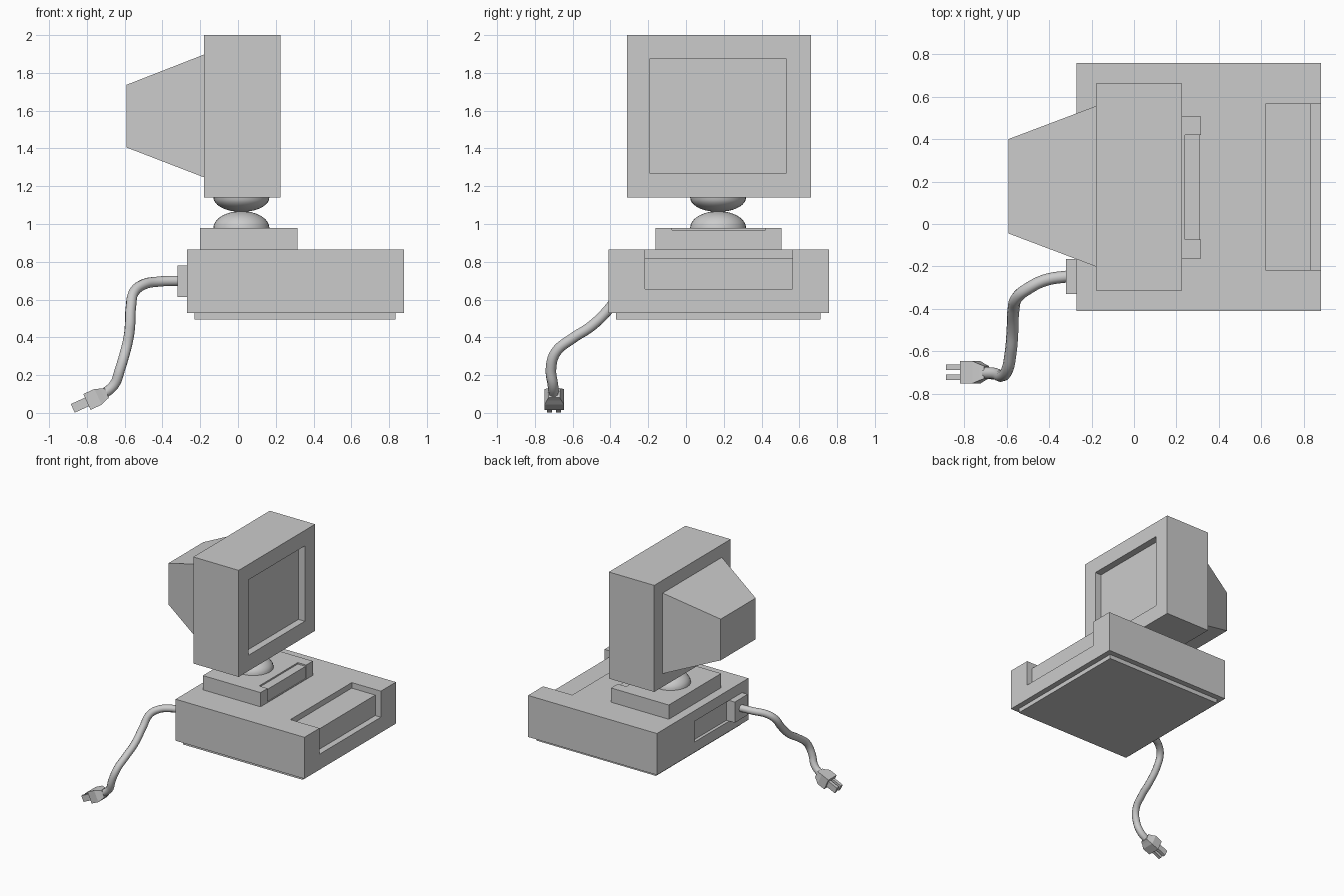
import bpy, bmesh, math
from mathutils import Vector, Matrix

if "Cube" in bpy.data.objects:
    bpy.data.objects.remove(bpy.data.objects["Cube"])


def finish(name, bm, smooth=False):
    bmesh.ops.recalc_face_normals(bm, faces=bm.faces)
    me = bpy.data.meshes.new(name)
    bm.to_mesh(me)
    bm.free()
    ob = bpy.data.objects.new(name, me)
    bpy.context.collection.objects.link(ob)
    if smooth:
        for o in bpy.context.selected_objects:
            o.select_set(False)
        bpy.context.view_layer.objects.active = ob
        ob.select_set(True)
        bpy.ops.object.shade_smooth_by_angle(angle=math.radians(40))
    return ob


def loft(name, rings, smooth=False):
    """Closed skin through rings of equal point count."""
    bm = bmesh.new()
    vs = [[bm.verts.new(p) for p in r] for r in rings]
    n = len(vs[0])
    for a, b in zip(vs, vs[1:]):
        for i in range(n):
            bm.faces.new((a[i], a[(i + 1) % n], b[(i + 1) % n], b[i]))
    bm.faces.new(vs[0])
    bm.faces.new(vs[-1])
    return finish(name, bm, smooth)


def prism(name, xz, y0, y1):
    return loft(name, [[(x, y, z) for x, z in xz] for y in (y0, y1)])


def box(name, x0, x1, y0, y1, z0, z1):
    return prism(name, [(x0, z0), (x1, z0), (x1, z1), (x0, z1)], y0, y1)


def cut(ob, cutter):
    mod = ob.modifiers.new("cut", 'BOOLEAN')
    mod.operation, mod.solver, mod.object = 'DIFFERENCE', 'EXACT', cutter
    bpy.context.view_layer.objects.active = ob
    bpy.ops.object.modifier_apply(modifier=mod.name)
    bpy.data.objects.remove(cutter)


def step_profile(x_in, x_face, z_low, z_step, x_out, z_out):
    """L-shaped recess wrapping over a top front edge."""
    return [(x_in, z_step), (x_face, z_step), (x_face, z_low),
            (x_out, z_low), (x_out, z_out), (x_in, z_out)]


# Computer case with wrapped front recess and rear panel recess
case = box("computer_case", -0.27, 0.88, -0.41, 0.757, 0.53, 0.865)
cut(case, prism("cutter", step_profile(0.62, 0.83, 0.655, 0.82, 1.0, 1.0), -0.217, 0.565))
cut(case, box("cutter", -0.4, -0.245, -0.17, 0.28, 0.613, 0.78))
box("case_foot", -0.23, 0.835, -0.37, 0.712, 0.495, 0.53)
box("power_socket", -0.32, -0.245, -0.33, -0.165, 0.613, 0.78)

# Monitor stand with shallow front recess
stand = box("monitor_stand", -0.2, 0.315, -0.162, 0.505, 0.865, 0.98)
cut(stand, prism("cutter", step_profile(0.24, 0.309, 0.871, 0.968, 0.5, 1.2), -0.073, 0.42))

# Swivel: two domes meeting at the middle
def dome(name, z_base, height):
    rings = []
    for i in range(9):
        a = math.radians(80) * i / 8
        r, z = 0.148 * math.cos(a), z_base + height * math.sin(a)
        rings.append([(0.018 + r * math.cos(t * math.tau / 32),
                       0.17 + r * math.sin(t * math.tau / 32), z) for t in range(32)])
    return loft(name, rings, True)

dome("swivel_lower", 0.98, 0.088)
dome("swivel_upper", 1.14, -0.076)

# Monitor housing, screen recess and tapered tube cover
monitor = box("monitor_housing", -0.18, 0.225, -0.313, 0.662, 1.14, 2.0)
cut(monitor, box("cutter", 0.168, 0.4, -0.19, 0.53, 1.267, 1.875))

def rect_x(x, y0, y1, z0, z1):
    return [(x, y0, z0), (x, y1, z0), (x, y1, z1), (x, y0, z1)]

loft("monitor_back", [rect_x(-0.18, -0.2, 0.555, 1.247, 1.897),
                      rect_x(-0.59, -0.045, 0.4, 1.405, 1.737)])

# Power cable
path = [(-0.30, -0.245, .70), (-0.42, -0.265, .695), (-0.50, -0.305, .68),
        (-0.55, -0.345, .64), (-0.567, -0.40, .56), (-0.572, -0.50, .46),
        (-0.58, -0.60, .395), (-0.598, -0.69, .32), (-0.625, -0.715, .23),
        (-0.655, -0.705, .15), (-0.72, -0.70, .093)]
cu = bpy.data.curves.new("power_cable", 'CURVE')
cu.dimensions = '3D'
cu.bevel_depth, cu.bevel_resolution, cu.resolution_u = 0.028, 3, 6
cu.use_fill_caps = True
sp = cu.splines.new('BEZIER')
sp.bezier_points.add(len(path) - 1)
for bp, p in zip(sp.bezier_points, path):
    bp.co = p
    bp.handle_left_type = bp.handle_right_type = 'AUTO'
bpy.context.collection.objects.link(bpy.data.objects.new("power_cable", cu))

# Plug body and two prongs, tilted downward along the cable end
axis = Vector((-0.91, 0, -0.415)).normalized()
up = Vector((-axis.z, 0, axis.x)) * -1
origin = Vector((-0.80, -0.698, 0.058))

def section(d, hy, hz, dy=0):
    c = origin + axis * d + Vector((0, dy, 0))
    return [c + Vector((0, sy * hy, 0)) + up * sz * hz
            for sy, sz in ((-1, -1), (1, -1), (1, 1), (-1, 1))]

loft("plug_body", [section(0, .052, .046), section(-.065, .052, .046),
                   section(-.095, .038, .034), section(-.115, .03, .028)])
for side, dy in (("left", 0.024), ("right", -0.024)):
    loft("plug_prong_" + side, [section(-.01, .013, .025, dy), section(.082, .013, .025, dy)])
